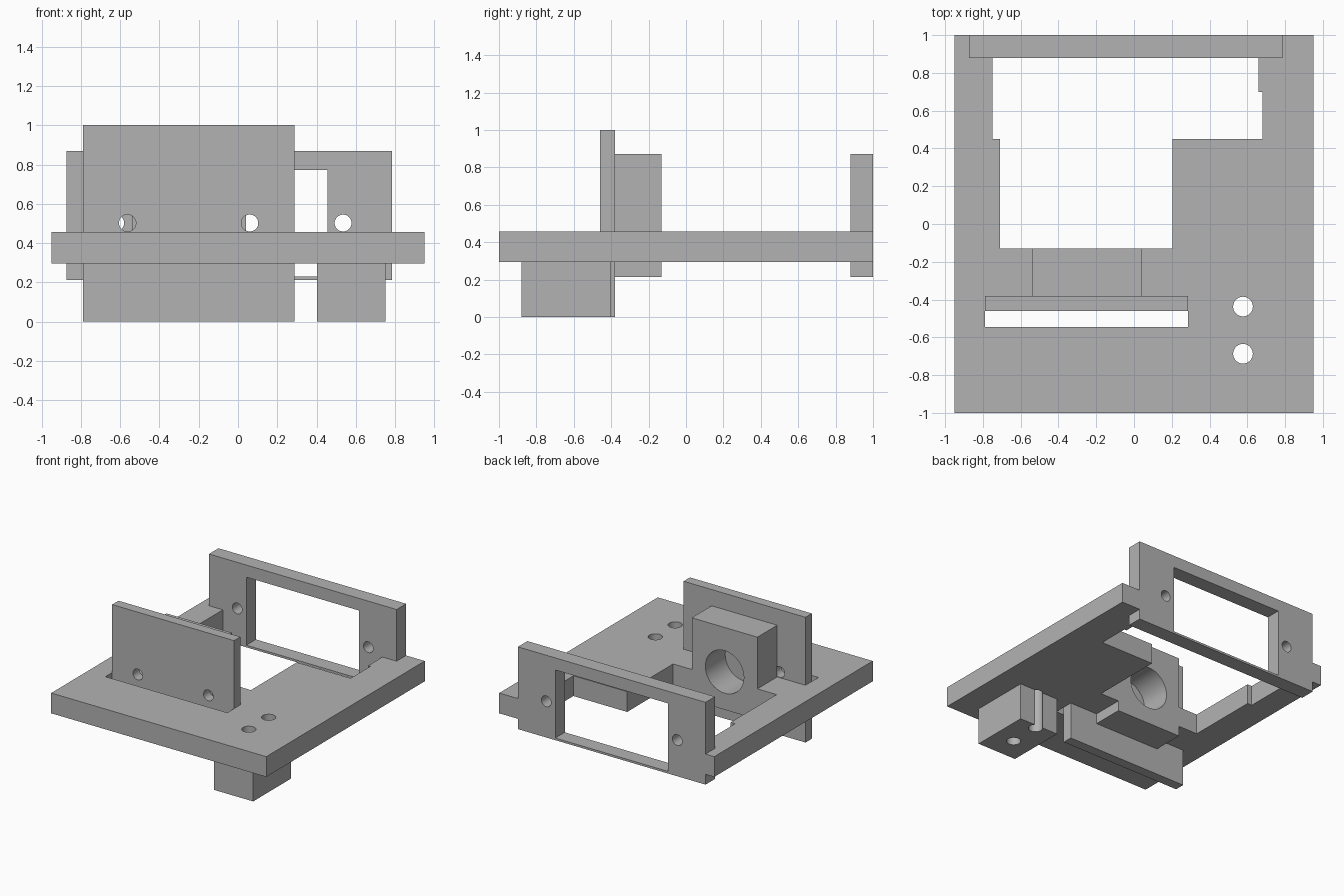
import bpy, bmesh, math
from mathutils import Matrix

if "Cube" in bpy.data.objects:
    bpy.data.objects.remove(bpy.data.objects["Cube"])

grey = bpy.data.materials.new("plain grey")
grey.diffuse_color = (0.45, 0.45, 0.45, 1)
grey.use_nodes = True
grey.node_tree.nodes["Principled BSDF"].inputs["Base Color"].default_value = grey.diffuse_color


def make(name, bm):
    bmesh.ops.recalc_face_normals(bm, faces=bm.faces[:])
    me = bpy.data.meshes.new(name)
    bm.to_mesh(me)
    bm.free()
    me.materials.append(grey)
    ob = bpy.data.objects.new(name, me)
    bpy.context.collection.objects.link(ob)
    return ob


def prism(name, outline, z0, z1):
    """Extrude an xy outline from z0 to z1."""
    bm = bmesh.new()
    face = bm.faces.new([bm.verts.new((x, y, z0)) for x, y in outline])
    ext = bmesh.ops.extrude_face_region(bm, geom=[face])["geom"]
    bmesh.ops.translate(bm, vec=(0, 0, z1 - z0),
                        verts=[v for v in ext if isinstance(v, bmesh.types.BMVert)])
    return make(name, bm)


def box(name, x0, x1, y0, y1, z0, z1):
    return prism(name, [(x0, y0), (x1, y0), (x1, y1), (x0, y1)], z0, z1)


def bore(name, axis, a, b, radius, start, end):
    """Cylinder along y at (x=a, z=b), or along z at (x=a, y=b)."""
    mid = (start + end) / 2
    if axis == 'y':
        mat = Matrix.Translation((a, mid, b)) @ Matrix.Rotation(math.pi / 2, 4, 'X')
    else:
        mat = Matrix.Translation((a, b, mid))
    bm = bmesh.new()
    bmesh.ops.create_cone(bm, cap_ends=True, segments=48, radius1=radius,
                          radius2=radius, depth=end - start, matrix=mat)
    return make(name, bm)


def combine(target, tool, operation):
    """Apply a boolean and remove the tool object."""
    mod = target.modifiers.new("bool", 'BOOLEAN')
    mod.operation, mod.solver, mod.object = operation, 'EXACT', tool
    bpy.context.view_layer.objects.active = target
    bpy.ops.object.modifier_apply(modifier=mod.name)
    bpy.data.objects.remove(tool)


# Base plate with stepped opening and front slot
body = box("mounting_base", -0.95, 0.95, -1, 1, 0.295, 0.457)
opening = prism("opening_cutter", [
    (-0.71, -0.13), (0.205, -0.13), (0.205, 0.45), (0.68, 0.45), (0.68, 0.70),
    (0.66, 0.70), (0.66, 0.92), (-0.75, 0.92), (-0.75, 0.45), (-0.71, 0.45)], 0.1, 0.6)
combine(body, opening, 'DIFFERENCE')
combine(body, box("slot_cutter", -0.79, 0.287, -0.545, -0.42, 0.1, 0.6), 'DIFFERENCE')

# Front panel with two screw holes
panel = box("front_panel", -0.79, 0.287, -0.46, -0.38, 0, 1)
for x in (-0.563, 0.06):
    combine(panel, bore("screw_cutter", 'y', x, 0.502, 0.043, -0.6, -0.3), 'DIFFERENCE')
combine(body, panel, 'UNION')

# Bearing block behind the panel, with its bore
combine(body, box("bearing_block", -0.54, 0.04, -0.38, -0.13, 0.213, 0.87), 'UNION')
combine(body, bore("bearing_cutter", 'y', -0.25, 0.515, 0.17, -0.38, 0.0), 'DIFFERENCE')

# Rear frame with window and two screw holes
combine(body, box("rear_frame", -0.873, 0.785, 0.88, 1, 0.213, 0.87), 'UNION')
combine(body, box("window_cutter", -0.543, 0.455, 0.8, 1.1, 0.23, 0.773), 'DIFFERENCE')
for x in (-0.623, 0.535):
    combine(body, bore("screw_cutter", 'y', x, 0.502, 0.043, 0.8, 1.1), 'DIFFERENCE')

# Foot under the plate, with two vertical bolt holes
combine(body, box("foot", 0.402, 0.75, -0.88, -0.40, 0, 0.38), 'UNION')
for y in (-0.437, -0.687):
    combine(body, bore("bolt_cutter", 'z', 0.577, y, 0.052, -0.2, 0.7), 'DIFFERENCE')

# Smooth bores, sharp edges elsewhere
bpy.ops.object.select_all(action='DESELECT')
body.select_set(True)
bpy.context.view_layer.objects.active = body
bpy.ops.object.shade_smooth_by_angle(angle=math.radians(30))
